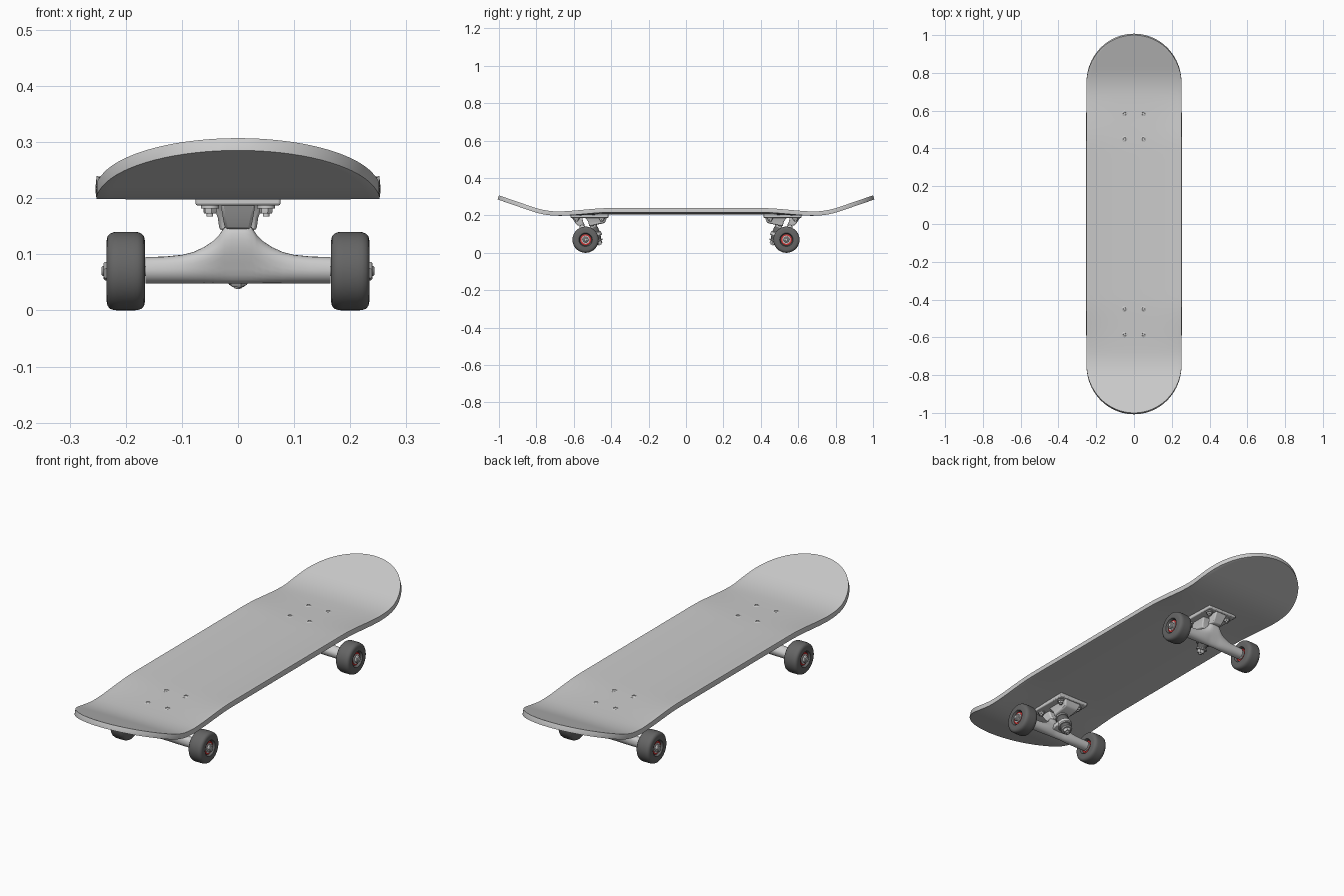
import bpy, bmesh, math
from mathutils import Vector, Matrix

if "Cube" in bpy.data.objects:
    bpy.data.objects.remove(bpy.data.objects["Cube"])

truck_parts = []


def material(name, rgb):
    m = bpy.data.materials.new(name)
    m.diffuse_color = (*rgb, 1)
    m.use_nodes = True
    m.node_tree.nodes["Principled BSDF"].inputs["Base Color"].default_value = m.diffuse_color
    return m


RED = material("red", (0.6, 0.03, 0.03))
DARK = material("dark_rubber", (0.13, 0.13, 0.13))


def finish(name, bm, mat=None, angle=35, truck=True):
    bmesh.ops.remove_doubles(bm, verts=bm.verts, dist=1e-5)
    if truck:
        bmesh.ops.recalc_face_normals(bm, faces=bm.faces)
    me = bpy.data.meshes.new(name)
    bm.to_mesh(me)
    bm.free()
    me.shade_smooth()
    me.set_sharp_from_angle(angle=math.radians(angle))
    ob = bpy.data.objects.new(name, me)
    bpy.context.collection.objects.link(ob)
    if mat:
        me.materials.append(mat)
    if truck:
        truck_parts.append(ob)
    return ob


def loft(name, rings, mat=None, bevel=0, caps=True):
    bm = bmesh.new()
    vs = [[bm.verts.new(p) for p in r] for r in rings]
    n = len(rings[0])
    for a, b in zip(vs, vs[1:]):
        for i in range(n):
            j = (i + 1) % n
            bm.faces.new((a[i], a[j], b[j], b[i]))
    if caps:
        bm.faces.new(vs[0])
        bm.faces.new(vs[-1])
    ob = finish(name, bm, mat)
    if bevel:
        m = ob.modifiers.new("bevel", "BEVEL")
        m.width, m.segments = bevel, 2
    return ob


def lathe(name, profile, origin, axis, seg=32, mat=None):
    # profile: (radius, height along axis), tips closed automatically
    axis, o = Vector(axis).normalized(), Vector(origin)
    u = axis.orthogonal().normalized()
    v = axis.cross(u)
    rings = [[o + axis * h + r * (u * math.cos(2 * math.pi * i / seg) + v * math.sin(2 * math.pi * i / seg))
              for i in range(seg)] for r, h in profile]
    return loft(name, rings, mat)


def rect(x, y0, y1, z0, z1=None):
    z1 = z0 if z1 is None else z1
    return [(-x, y0, z0), (x, y0, z0), (x, y1, z1), (-x, y1, z1)]


def smooth(a, b, t):
    t = max(0, min(1, (t - a) / (b - a)))
    return t * t * (3 - 2 * t)


# Deck: popsicle outline, kicked ends, slight concave
def deck_z(x, y):
    a = abs(y)
    t = max(0, a - 0.68)
    kick = 0.344 * (t * t / 0.28 if t < 0.14 else t - 0.07)
    concave = 0.011 * abs(x / 0.25) ** 2.5 * (1 - smooth(0.42, 0.7, a))
    return 0.228 - 0.007 * smooth(0.38, 0.68, a) + kick + concave


end_ys = [0.74 + 0.26 * math.sin(math.pi / 2 * i / 20) for i in range(21)]
half = [0.74 * i / 24 for i in range(24)] + end_ys
ys = [-y for y in half[:0:-1]] + half
bm = bmesh.new()
rows = []
for y in ys:
    e = max(0, (abs(y) - 0.74) / 0.26)
    w = 0.252 * math.sqrt(max(0, 1 - e * e))
    rows.append([bm.verts.new((w * u / 12, y, deck_z(w * u / 12, y))) for u in range(-12, 13)])
for a, b in zip(rows, rows[1:]):
    for i in range(24):
        bm.faces.new((a[i], a[i + 1], b[i + 1], b[i]))
deck = finish("deck", bm, truck=False, angle=60)
m = deck.modifiers.new("thickness", "SOLIDIFY")
m.thickness, m.offset = 0.023, -1
m = deck.modifiers.new("round_edge", "BEVEL")
m.width, m.segments, m.angle_limit = 0.008, 3, math.radians(50)

# Front truck is modelled at negative y, copied to the back afterwards
YA, ZA = -0.537, 0.07

# Baseplate, pivot housing and kingpin housing
loft("baseplate", [rect(0.076, -0.618, -0.415, 0.187), rect(0.076, -0.618, -0.415, 0.206)], bevel=0.004)
loft("pivot_housing", [rect(0.031, -0.612, -0.555, 0.19), rect(0.027, -0.596, -0.55, 0.165),
                       rect(0.023, -0.58, -0.54, 0.145)], bevel=0.005)
loft("kingpin_housing", [rect(0.045, -0.54, -0.422, 0.19), rect(0.036, -0.522, -0.432, 0.165),
                         rect(0.033, -0.518, -0.44, 0.142, 0.158)], bevel=0.005)

# Hanger: oval sections swept across x, rising to the pivot in the middle
tops = [(0.165, 0.095), (0.13, 0.096), (0.1, 0.099), (0.08, 0.104), (0.06, 0.113),
        (0.045, 0.123), (0.033, 0.135), (0.024, 0.149), (0.012, 0.152), (0, 0.152)]
rings = []
for x, top in [(-x, t) for x, t in tops] + tops[-2::-1]:
    zc, rz = (top + 0.048) / 2, (top - 0.048) / 2
    ring = []
    for i in range(24):
        c, s = math.cos(math.pi * i / 12), math.sin(math.pi * i / 12)
        z = zc + rz * s
        ring.append((x, YA + 0.024 * c - 0.28 * max(0, z - 0.08), z))
    rings.append(ring)
loft("hanger", rings)

# Kingpin stack along a tilted axis
tip = Vector((0, -0.462, 0.047))
up = Vector((0, -math.sin(0.42), math.cos(0.42)))
lathe("kingpin", [(0, -0.006), (0.008, -0.006), (0.009, -0.003), (0.009, 0.13), (0, 0.13)], tip, up, 16)
lathe("kingpin_nut", [(0, 0), (0.016, 0), (0.018, 0.003), (0.018, 0.014), (0, 0.014)], tip, up, 6)
lathe("lower_washer", [(0, 0.014), (0.022, 0.014), (0.026, 0.017), (0.026, 0.022), (0, 0.022)], tip, up)
lathe("lower_bushing", [(0, 0.02), (0.018, 0.02), (0.025, 0.042), (0, 0.042)], tip, up, mat=DARK)
lathe("hanger_ring", [(0, 0.04), (0.029, 0.04), (0.033, 0.044), (0.033, 0.06), (0.029, 0.064), (0, 0.064)], tip, up)
lathe("upper_bushing", [(0, 0.06), (0.026, 0.06), (0.028, 0.066), (0.028, 0.09), (0.025, 0.096), (0, 0.096)],
      tip, up, mat=DARK)
lathe("upper_washer", [(0, 0.095), (0.029, 0.095), (0.029, 0.102), (0, 0.102)], tip, up)
# Web joining the ring to the hanger
loft("hanger_web", [rect(0.045, -0.545, -0.485, 0.062, 0.082), rect(0.03, -0.55, -0.49, 0.1, 0.112)], bevel=0.006)

# Wheels, bearings and axle hardware on both sides
wheel_half = [(0.031, 0.024), (0.036, 0.034), (0.055, 0.034), (0.062, 0.0325), (0.067, 0.028), (0.0695, 0.021), (0.07, 0.013)]
wheel_profile = ([(0, 0.022), (0.031, 0.022)] + wheel_half
                 + [(r, -h) for r, h in wheel_half[::-1]] + [(0.031, -0.022), (0, -0.022)])
for s in (-1, 1):
    side = "left" if s < 0 else "right"
    o, ax = (0.2 * s, YA, ZA), (s, 0, 0)
    lathe(side + "_wheel", wheel_profile, o, ax, 48, DARK)
    lathe(side + "_bearing_shield", [(0, -0.026), (0.029, -0.026), (0.029, 0.026), (0, 0.026)], o, ax, 32, RED)
    lathe(side + "_bearing_core", [(0, -0.03), (0.022, -0.03), (0.022, 0.029), (0, 0.029)], o, ax)
    lathe(side + "_axle", [(0, -0.04), (0.009, -0.04), (0.009, 0.041), (0.007, 0.043), (0, 0.043)], o, ax, 16)
    lathe(side + "_axle_nut", [(0, 0.027), (0.017, 0.027), (0.017, 0.037), (0.014, 0.04), (0, 0.04)], o, ax, 6)

# Mounting bolts: heads on the deck, nuts under the baseplate
for x in (-0.05, 0.05):
    for y in (-0.585, -0.45):
        z = deck_z(x, y)
        o = (x, y, 0)
        lathe("bolt_head", [(0, z - 0.01), (0.015, z - 0.01), (0.015, z), (0.011, z + 0.002),
                            (0.008, z + 0.002), (0.006, z - 0.002), (0, z - 0.002)], o, (0, 0, 1), 16)
        lathe("bolt_shank", [(0, 0.167), (0.006, 0.167), (0.006, 0.21), (0, 0.21)], o, (0, 0, 1), 12)
        lathe("bolt_nut", [(0, 0.173), (0.011, 0.173), (0.012, 0.176), (0.012, 0.183), (0, 0.183)], o, (0, 0, 1), 6)
        lathe("bolt_washer", [(0, 0.182), (0.016, 0.182), (0.016, 0.188), (0, 0.188)], o, (0, 0, 1), 20)

# Back truck: the front truck turned half way round
for ob in list(truck_parts):
    c = ob.copy()
    c.name = "back_" + ob.name
    ob.name = "front_" + ob.name
    c.matrix_world = Matrix.Rotation(math.pi, 4, "Z")
    bpy.context.collection.objects.link(c)
